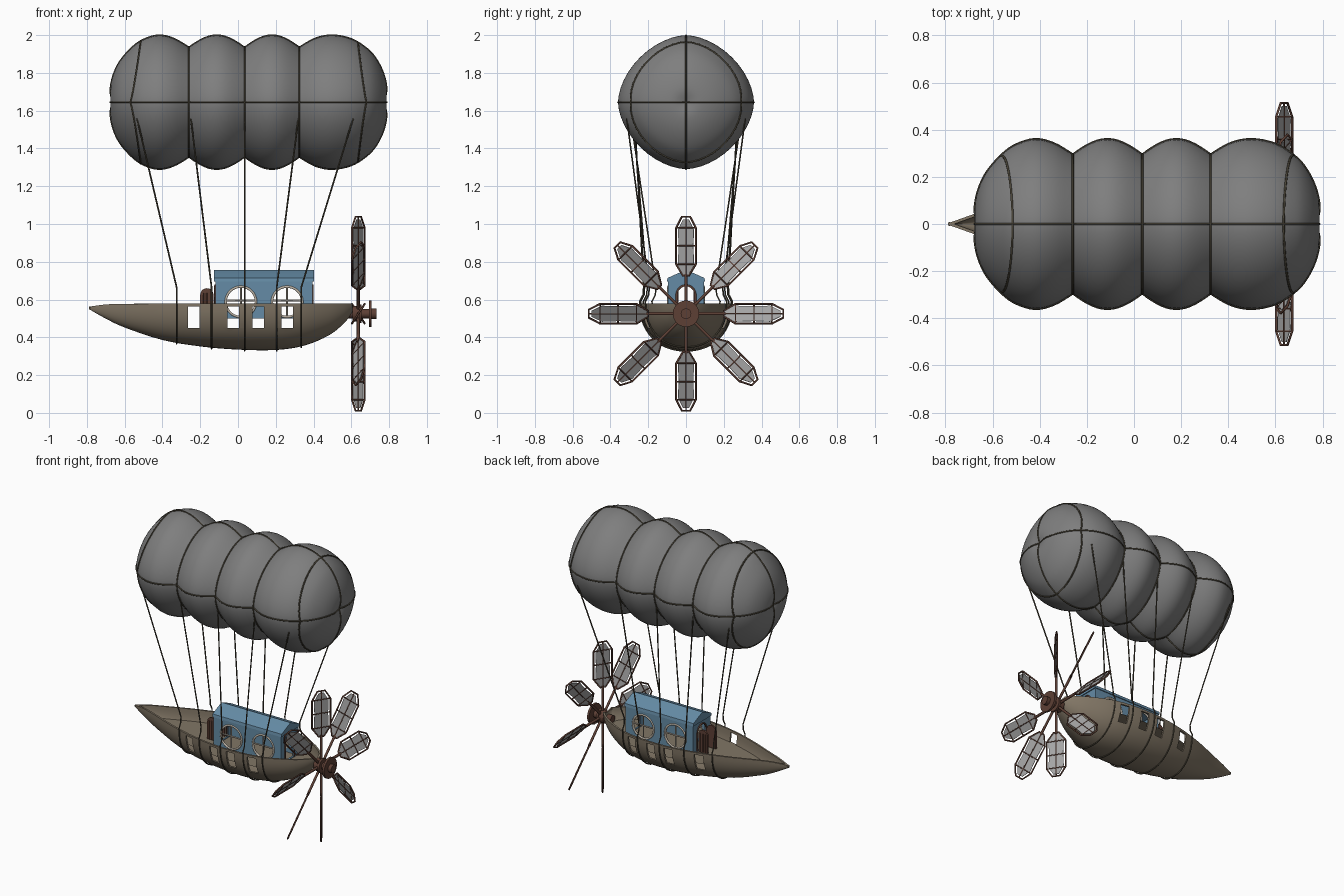
import bpy, bmesh, math
from mathutils import Vector, Matrix

if "Cube" in bpy.data.objects:
    bpy.data.objects.remove(bpy.data.objects["Cube"])

def mat(name, r, g, b):
    m = bpy.data.materials.new(name)
    m.diffuse_color = (r, g, b, 1)
    m.use_nodes = True
    m.node_tree.nodes["Principled BSDF"].inputs["Base Color"].default_value = m.diffuse_color
    return m
CLOTH = mat("balloon_cloth", .21, .21, .21)
HULL = mat("hull_wood", .22, .18, .13)
ROPE = mat("rope", .07, .06, .04)
BLUE = mat("cabin_blue", .13, .26, .38)
BROWN = mat("brown_wood", .11, .05, .035)
SAIL = mat("sail_grey", .38, .38, .38)
TAN = mat("window_tan", .5, .45, .38)

def spline(pts, n):
    """Catmull-Rom samples through points of any dimension."""
    p, out = [pts[0]] + pts + [pts[-1]], []
    for i in range(1, len(p) - 2):
        for k in range(n):
            t = k / n
            out.append(tuple(.5 * (2*b + (c-a)*t + (2*a-5*b+4*c-d)*t*t + (3*b-a-3*c+d)*t**3)
                             for a, b, c, d in zip(p[i-1], p[i], p[i+1], p[i+2])))
    return out + [tuple(pts[-1])]

def lookup(table, x):
    for a, b in zip(table, table[1:]):
        if a[0] <= x <= b[0]:
            t = (x - a[0]) / max(b[0] - a[0], 1e-9)
            return tuple(u + (v - u) * t for u, v in zip(a, b))
    return table[-1]

def mesh(name, verts, faces, m, smooth=False):
    me = bpy.data.meshes.new(name)
    me.from_pydata([tuple(v) for v in verts], [], faces)
    bm = bmesh.new(); bm.from_mesh(me)
    bmesh.ops.remove_doubles(bm, verts=bm.verts, dist=1e-5)
    bmesh.ops.recalc_face_normals(bm, faces=bm.faces)
    bm.to_mesh(me); bm.free()
    ob = bpy.data.objects.new(name, me)
    bpy.context.collection.objects.link(ob)
    if m: me.materials.append(m)
    if smooth:
        activate(ob)
        bpy.ops.object.shade_smooth_by_angle(angle=math.radians(35))
    return ob

def activate(ob):
    bpy.ops.object.select_all(action='DESELECT')
    ob.select_set(True)
    bpy.context.view_layer.objects.active = ob

def loft(name, rings, m, closed=True, smooth=True):
    n = len(rings[0])
    faces = [(i*n+j, i*n+(j+1) % n, (i+1)*n+(j+1) % n, (i+1)*n+j)
             for i in range(len(rings)-1) for j in range(n if closed else n-1)]
    return mesh(name, [v for r in rings for v in r], faces, m, smooth)

def prism(name, prof, lo, hi, axis, m, smooth=False):
    """Extrude a 2D outline along x (outline y,z) or y (outline x,z)."""
    f = (lambda a, d: (d, a[0], a[1])) if axis == 'x' else (lambda a, d: (a[0], d, a[1]))
    n = len(prof)
    faces = [(j, (j+1) % n, n+(j+1) % n, n+j) for j in range(n)] + [tuple(range(n)), tuple(range(n, 2*n))]
    return mesh(name, [f(a, lo) for a in prof] + [f(a, hi) for a in prof], faces, m, smooth)

def circle(cx, cz, r, n=32):
    return [(cx + r*math.cos(2*math.pi*k/n), cz + r*math.sin(2*math.pi*k/n)) for k in range(n)]

def rect(x0, x1, z0, z1):
    return [(x0, z0), (x1, z0), (x1, z1), (x0, z1)]

def arch(c, w, z0, z1):
    return [(c-w, z0)] + [(c - w*math.cos(math.pi*k/10), z1-w + w*math.sin(math.pi*k/10)) for k in range(11)] + [(c+w, z0)]

def tube(name, paths, r, m, cyclic=False):
    cu = bpy.data.curves.new(name, 'CURVE')
    cu.dimensions, cu.bevel_depth, cu.bevel_resolution = '3D', r, 1
    for pts in paths:
        s = cu.splines.new('POLY')
        s.points.add(len(pts) - 1)
        for q, p in zip(s.points, pts): q.co = (*p, 1)
        s.use_cyclic_u = cyclic
    cu.use_fill_caps = True
    cu.materials.append(m)
    ob = bpy.data.objects.new(name, cu)
    bpy.context.collection.objects.link(ob)
    return ob

def cut(ob, cutter):
    mod = ob.modifiers.new("cut", 'BOOLEAN')
    mod.operation, mod.object, mod.solver = 'DIFFERENCE', cutter, 'EXACT'
    activate(ob)
    bpy.ops.object.modifier_apply(modifier=mod.name)
    bpy.data.objects.remove(cutter)

# balloon: four puffed lobes with a soft diamond section
prof = spline([(-.664, 0), (-.676, .06), (-.662, .14), (-.625, .22), (-.56, .295), (-.5, .337),
               (-.42, .36), (-.34, .342), (-.26, .295)], 4)
for a, b in ((-.26, .035), (.035, .325)):
    prof += [(a + (b-a)*k/14, .295 + .065*math.sin(math.pi*k/14)) for k in range(1, 15)]
prof += spline([(.325, .295), (.41, .343), (.5, .36), (.6, .34), (.68, .29), (.73, .235), (.77, .155),
                (.787, .07), (.773, 0)], 4)[1:]
ZB = 1.645
def ballpt(x, r, a):
    c, s = math.cos(a), math.sin(a)
    f = lambda v: math.copysign(abs(v)**1.143, v)
    return (x, r*f(c), ZB + .985*r*f(s))
body = [p for p in prof if -.665 < p[0] < .77]
radius = lambda x: lookup(body, x)[1]
N = 48
angs = [2*math.pi*k/N for k in range(N)]
loft("balloon", [[ballpt(x, r, a) for a in angs] for x, r in prof], CLOTH)
rings = [[ballpt(x, .297, a) for a in angs] for x in (-.26, .035, .325)]
for x0, dx in ((-.57, .055), (.68, -.045)):
    rings.append([ballpt(x0+dx*abs(math.sin(a)), radius(x0+dx*abs(math.sin(a)))+.001, a) for a in angs])
for a in (0, math.pi/2):
    rings.append([ballpt(x, r, a) for x, r in prof] + [ballpt(x, r, a+math.pi) for x, r in prof[-2:0:-1]])
tube("balloon_seams", rings, .005, ROPE, True)

# hull: stations of x, half width, depth, gunwale height
st = spline([(-.79, .003, .012, .562), (-.7, .035, .075, .574), (-.6, .072, .125, .577), (-.4, .15, .192, .578),
             (-.2, .208, .226, .578), (0, .238, .243, .578), (.2, .235, .245, .578), (.35, .205, .222, .578),
             (.48, .145, .168, .578), (.56, .09, .105, .578), (.605, .045, .05, .578)], 4)
def section(x, off=0, n=24):
    _, w, d, z = lookup(st, x)
    f = lambda v: math.copysign(abs(v)**.92, v)
    return [(x, (w+off)*f(math.cos(math.pi*k/n)), z - (d+off)*abs(math.sin(math.pi*k/n))**.92) for k in range(n+1)]
hull_rings = [section(s[0]) for s in st]
hull_rings.append([(.612, 0, .56)] * 25)
hull = loft("hull", hull_rings, HULL, closed=False, smooth=False)
so = hull.modifiers.new("thickness", 'SOLIDIFY')
so.thickness, so.offset = .012, -1
activate(hull)
bpy.ops.object.modifier_apply(modifier=so.name)
for x in (-.235, -.025, .107, .26):
    cut(hull, prism("window_cutter", rect(x-.03, x+.03, .45, .563), -.4, .4, 'y', None))
activate(hull)
bpy.ops.object.shade_smooth_by_angle(angle=math.radians(35))

# deck
edge = []
for x, w, d, z in st:
    if d > .09:
        edge.append((x, (w-.004)*(1-((z-.5)/d)**2.17)**(1/2.17)))
loft("deck", [[(x, -y, .5), (x, y, .5)] for x, y in edge], HULL, closed=False, smooth=False)

# rigging ropes, each looping under the hull
ropes = []
for xt, xh in ((-.535, -.325), (-.25, -.14), (.035, .035), (.32, .205), (.61, .335)):
    w, r = lookup(st, xh)[1], radius(xt)
    y = r*(1 - (.095/r)**1.75)**.571
    up = [(xt, y, 1.56), (xh, w-.015, .665), (xh, w-.012, .625), (xh, w+.006, .59)]
    ropes.append(up + section(xh, .005) + [(a, -b, c) for a, b, c in reversed(up)])
tube("rigging_ropes", ropes, .0045, ROPE)

# cabin with round windows and arched doorways
cabin = prism("cabin", rect(-.095, .095, .5, .705), -.12, .395, 'x', BLUE)
cut(cabin, prism("room_cutter", rect(-.083, .083, .49, .695), -.108, .383, 'x', None))
for x in (.015, .26):
    cut(cabin, prism("round_cutter", circle(x, .588, .083), -.3, .3, 'y', None))
cut(cabin, prism("door_cutter", arch(0, .05, .505, .675), -.3, .6, 'x', None))
prism("cabin_roof", [(-.101, .695), (.101, .695), (.098, .714), (.045, .738), (0, .757), (-.045, .738), (-.098, .714)],
      -.126, .402, 'x', BLUE)
for x in (.015, .26):
    for s in (-1, 1):
        loop = [(a, s*.093, b) for a, b in circle(x, .588, .08)]
        tube("round_window_frame", [loop], .007, TAN, True)
        tube("round_window_bars", [[(x, s*.093, .508), (x, s*.093, .668)],
                                   [(x-.08, s*.093, .595), (x+.08, s*.093, .595)]], .005, TAN)

# arched door frames and the open door leaves
for x in (-.12, .395):
    tube("door_frame", [[(x, a, b) for a, b in arch(0, .05, .505, .675)]], .006, BROWN)
for s in (-1, 1):
    prism("door_leaf", arch(-.165, .035, .505, .66), s*.045-.006, s*.045+.006, 'y', BROWN)
    tube("door_slats", [[(x, s*.053, .51), (x, s*.053, .635)] for x in (-.185, -.165, -.145)], .004, BROWN)

# propeller hub
ZH = .525
for name, r, lo, hi in (("shaft", .024, .56, .72), ("inner_disc", .05, .64, .655), ("outer_disc", .07, .693, .708),
                        ("collar", .042, .605, .64), ("nose_cap", .028, .708, .732)):
    prism("hub_" + name, circle(0, ZH, r, 24), lo, hi, 'x', BROWN, True)

# eight pitched blades: frame, ribs and cloth panels
P = math.radians(33)
def place(k, pts):
    R = Matrix.Rotation(k*math.pi/4, 3, 'X')
    return [Vector((.637, 0, ZH)) + R @ Vector((u*math.sin(P), u*math.cos(P), r)) for u, r in pts]
outline = [(-.018, .2), (-.062, .262), (-.062, .455), (-.026, .514), (.026, .514), (.062, .455), (.062, .262), (.018, .2)]
panels = ([(-.016, .2), (.016, .2), (.056, .262), (-.056, .262)],
          [(-.05, .262), (.05, .262), (.046, .36), (-.046, .36)],
          [(-.046, .36), (.046, .36), (.05, .445), (.018, .5), (-.018, .5), (-.05, .445)])
for k in range(8):
    tube("blade_frame", [place(k, outline)], .0055, BROWN, True)
    tube("blade_ribs", [place(k, l) for l in ([(0, .2), (0, .512)], [(-.06, .262), (.06, .262)],
                        [(-.06, .36), (.06, .36)], [(-.06, .455), (.06, .455)])], .004, BROWN)
    tube("blade_rod", [place(k, [(0, .02), (0, .21)])], .009, BROWN)
    v, f = [], []
    for p in panels:
        f.append(tuple(range(len(v), len(v)+len(p))))
        v += place(k, p)
    sail = mesh("blade_cloth", v, f, SAIL)
    sm = sail.modifiers.new("thickness", 'SOLIDIFY')
    sm.thickness, sm.offset = .003, 0
